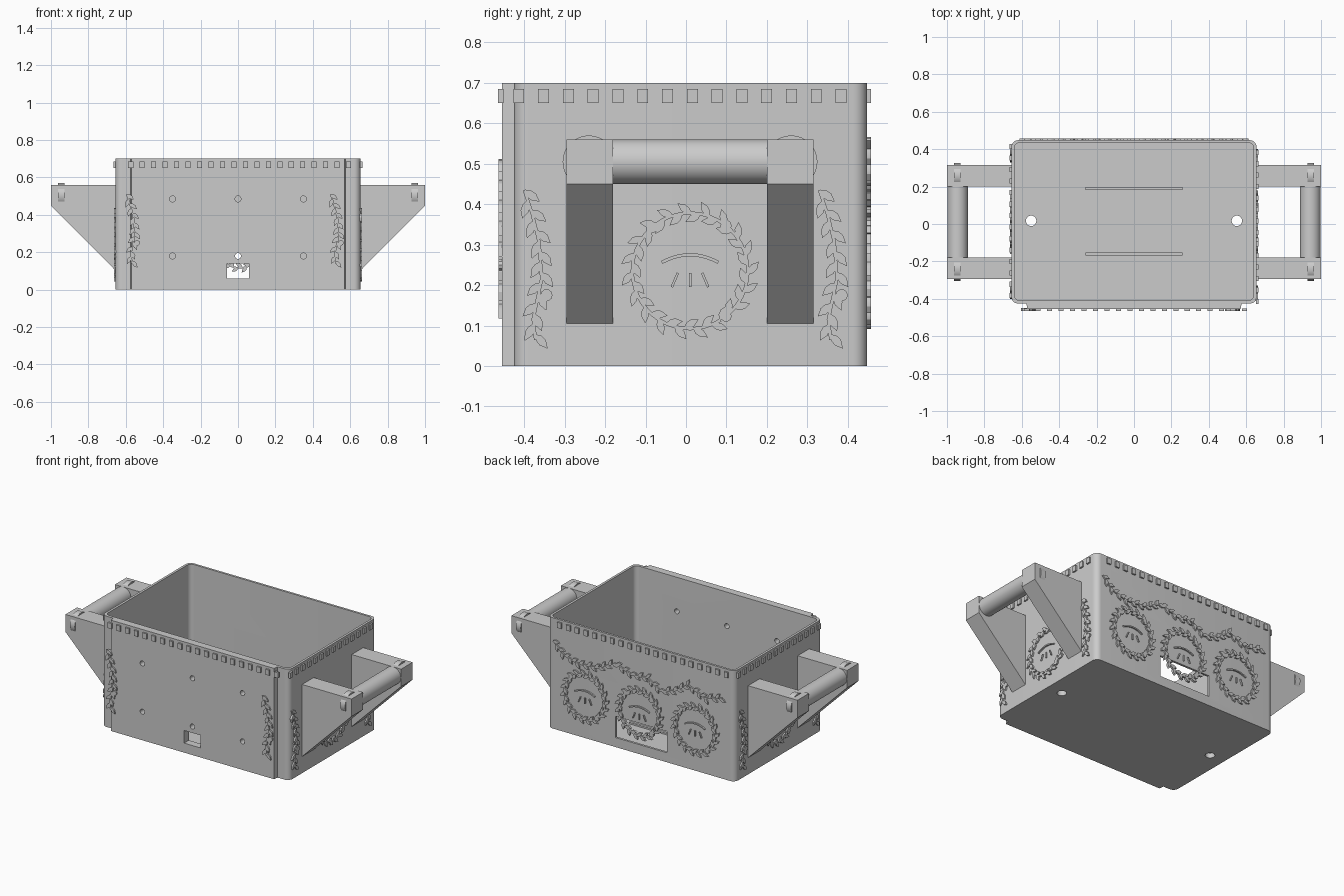
import bpy, bmesh, math
from mathutils import Vector, Matrix

if "Cube" in bpy.data.objects:
    bpy.data.objects.remove(bpy.data.objects["Cube"], do_unlink=True)

grey = bpy.data.materials.new("light_grey")
grey.use_nodes = True
colour = (0.6, 0.6, 0.6, 1)
grey.diffuse_color = colour
grey.node_tree.nodes["Principled BSDF"].inputs["Base Color"].default_value = colour
parts = []


def finish(bm, name):
    bmesh.ops.recalc_face_normals(bm, faces=bm.faces)
    mesh = bpy.data.meshes.new(name)
    bm.to_mesh(mesh)
    bm.free()
    mesh.materials.append(grey)
    ob = bpy.data.objects.new(name, mesh)
    bpy.context.collection.objects.link(ob)
    parts.append(ob)
    return ob


def prism(bm, outline, low, high, place=Matrix()):
    """Extrude a flat outline from low to high, then move it into place."""
    face = bm.faces.new([bm.verts.new((x, y, low)) for x, y in outline])
    new = bmesh.ops.extrude_face_region(bm, geom=[face], use_keep_orig=True)["geom"]
    top = [v for v in new if isinstance(v, bmesh.types.BMVert)]
    bmesh.ops.translate(bm, verts=top, vec=(0, 0, high - low))
    bmesh.ops.transform(bm, matrix=place, verts=top + list(face.verts))


def box(u0, u1, v0, v1):
    return [(u0, v0), (u1, v0), (u1, v1), (u0, v1)]


def disc(u, v, r, n=24):
    return [(u + r * math.cos(i * math.tau / n), v + r * math.sin(i * math.tau / n)) for i in range(n)]


def arc(cx, cy, r, start, n=8):
    return [(cx + r * math.cos(start + i * math.pi / 2 / n),
             cy + r * math.sin(start + i * math.pi / 2 / n)) for i in range(n + 1)]


def rounded(x, y0, y1, r):
    q = math.pi / 2
    return (arc(-x + r, y0 + r, r, 2 * q), arc(x - r, y0 + r, r, 3 * q),
            arc(x - r, y1 - r, r, 0), arc(-x + r, y1 - r, r, q))


def wall(side, dist):
    """Matrix taking (across, up, outward) to a wall; 0 front, 1 right, 2 back, 3 left."""
    stand = Matrix.Rotation(math.pi / 2, 4, 'X')
    return Matrix.Rotation(side * math.pi / 2, 4, 'Z') @ Matrix.Translation((0, -dist, 0)) @ stand


FRONT, RIGHT, BACK, LEFT = wall(0, 0.455), wall(1, 0.655), wall(2, 0.448), wall(3, 0.655)
DEPTH = 0.009


# Crate shell with a raised front panel
a, b, c, d = rounded(0.655, -0.425, 0.448, 0.035)
step = [(-0.575, -0.425), (-0.57, -0.455), (0.57, -0.455), (0.575, -0.425)]
bm = bmesh.new()
prism(bm, a + step + b + c + d, 0, 0.7)
crate = finish(bm, "crate_shell")


def cut(outline, low, high, place=Matrix()):
    bm = bmesh.new()
    prism(bm, outline, low, high, place)
    tool = finish(bm, "cutter")
    parts.remove(tool)
    mod = crate.modifiers.new("cut", 'BOOLEAN')
    mod.operation, mod.solver, mod.object = 'DIFFERENCE', 'EXACT', tool
    bpy.context.view_layer.update()
    done = crate.evaluated_get(bpy.context.evaluated_depsgraph_get())
    mesh = bpy.data.meshes.new_from_object(done)
    crate.modifiers.clear()
    crate.data = mesh
    bpy.data.objects.remove(tool, do_unlink=True)


# Cavity, drain holes, windows and screw holes
cut(sum(rounded(0.64, -0.408, 0.434, 0.028), []), 0.03, 0.8)
for s in (-1, 1):
    cut(disc(s * 0.55, 0.017, 0.028), -0.1, 0.1)
cut(box(-0.058, 0.058, 0.06, 0.14), -0.1, 0.05, FRONT)
cut(box(-0.18, 0.18, 0.06, 0.195), -0.06, 0.05, BACK)
for x in (-0.35, 0, 0.35):
    for z in (0.18, 0.485):
        cut(disc(x, z, 0.016, 16), -0.1, 0.05, FRONT)

# Low ribs on the floor
bm = bmesh.new()
for y in (-0.16, 0.19):
    prism(bm, box(-0.26, 0.26, y - 0.008, y + 0.008), 0.025, 0.04)
finish(bm, "floor_ribs")

# Blocks under the rim
bm = bmesh.new()
for place, first, count in ((FRONT, -0.587, 20), (RIGHT, -0.427, 14), (BACK, -0.58, 20), (LEFT, -0.427, 14)):
    for i in range(count):
        u = first + i * 0.0613
        prism(bm, box(u, u + 0.027, 0.65, 0.685), -0.004, 0.01, place)
finish(bm, "rim_blocks")


# Leafy reliefs
def leaf(bm, root, angle, size, place):
    along = Vector((math.cos(angle), math.sin(angle)))
    across = Vector((-along.y, along.x))
    shape = ((0, 0), (0.3, 0.2), (0.6, 0.22), (1, 0), (0.6, -0.2), (0.3, -0.18))
    prism(bm, [root + along * (p * size) + across * (q * size) for p, q in shape], -0.005, DEPTH, place)


def strip(bm, pts, width, place):
    sides = []
    for i, p in enumerate(pts):
        t = (pts[min(i + 1, len(pts) - 1)] - pts[max(i - 1, 0)]).normalized()
        sides.append((p + Vector((-t.y, t.x)) * width / 2, p - Vector((-t.y, t.x)) * width / 2))
    prism(bm, [s[0] for s in sides] + [s[1] for s in reversed(sides)], -0.005, DEPTH, place)


def branch(bm, pts, place, gap=0.03, size=0.045):
    """Stem through the points with leaves on alternating sides."""
    pts = [Vector(p) for p in pts]
    strip(bm, pts, 0.008, place)
    side, left = 1, 0.0
    for p, q in zip(pts, pts[1:]):
        run = (q - p).length
        heading = math.atan2(q.y - p.y, q.x - p.x)
        while left < run:
            leaf(bm, p.lerp(q, left / run), heading + side * 0.6, size, place)
            side, left = -side, left + gap
        left -= run


def wreath(bm, u, z, place, r=0.143):
    ring = [(u + r * math.cos(t), z + r * math.sin(t)) for t in
            [math.radians(-50 + 8 * i) for i in range(45)]]
    branch(bm, ring, place, 0.023, 0.043)
    for turn in (-0.9, 0.9, 2.3):
        hub = Vector((u + r * math.cos(turn), z + r * math.sin(turn)))
        prism(bm, disc(hub.x, hub.y, 0.014, 10), -0.005, DEPTH + 0.001, place)
    # Arched stroke above three short ones
    strip(bm, [Vector((u + k * 0.07, z + 0.04 - 0.019 * k * k)) for k in
               [i / 5 for i in range(-5, 6)]], 0.008, place)
    for k in (-1, 0, 1):
        strip(bm, [Vector((u + k * 0.045, z - 0.04)), Vector((u + k * 0.03, z - 0.005))], 0.006, place)


def vine(bm, u, z, place):
    trail = ((0, 0), (0.02, -0.06), (0.037, -0.13), (0.043, -0.22), (0.022, -0.32), (0.028, -0.37))
    branch(bm, [(u + p, z + q) for p, q in trail], place, 0.026, 0.048)
    prism(bm, disc(u + 0.055, z - 0.26, 0.015, 10), -0.005, DEPTH, place)


for name, place, z, starts in (("front", FRONT, 0.51, (-0.595, 0.495)),
                               ("right", RIGHT, 0.435, (-0.4, 0.33)),
                               ("left", LEFT, 0.435, (-0.4, 0.33))):
    bm = bmesh.new()
    for u in starts:
        vine(bm, u, z, place)
    finish(bm, name + "_vines")

for name, place, spots in (("right", RIGHT, [(0.01, 0.235)]), ("left", LEFT, [(-0.01, 0.235)]),
                           ("back", BACK, [(u, 0.26) for u in (-0.39, -0.01, 0.38)])):
    bm = bmesh.new()
    for u, z in spots:
        wreath(bm, u, z, place)
    finish(bm, name + "_wreaths")

bm = bmesh.new()
branch(bm, [(-0.61, 0.56), (-0.54, 0.49), (-0.44, 0.46), (-0.3, 0.47), (-0.18, 0.53), (-0.06, 0.49),
            (0.05, 0.5), (0.14, 0.44), (0.24, 0.47), (0.33, 0.53), (0.45, 0.48), (0.57, 0.51)], BACK, 0.027, 0.045)
finish(bm, "back_garland")

# Side handles: two brackets, a bar, and round retaining clips
upright = Matrix.Rotation(math.pi / 2, 4, 'X')
profile = [(0.65, 0.56), (1, 0.56), (1, 0.45), (0.65, 0.1)]
for name, s in (("left", 1), ("right", -1)):
    bm = bmesh.new()
    for y0, y1 in ((-0.295, -0.18), (0.2, 0.315)):
        prism(bm, [(s * x, z) for x, z in profile], -y1, -y0, upright)
    finish(bm, name + "_handle_brackets")
    bm = bmesh.new()
    prism(bm, disc(s * 0.943, 0.505, 0.055, 40), -0.21, 0.19, upright)
    finish(bm, name + "_handle_bar")
    bm = bmesh.new()
    for y in (-0.24, 0.26):
        prism(bm, disc(y, 0.505, 0.065, 32), s * 0.945 - 0.672, s * 0.945 - 0.638, wall(1, 0.655))
    finish(bm, name + "_handle_clips")

# Smooth the round surfaces, keep edges sharp
bpy.ops.object.select_all(action='DESELECT')
for ob in parts:
    ob.select_set(True)
bpy.context.view_layer.objects.active = crate
bpy.ops.object.shade_smooth_by_angle(angle=math.radians(30))
